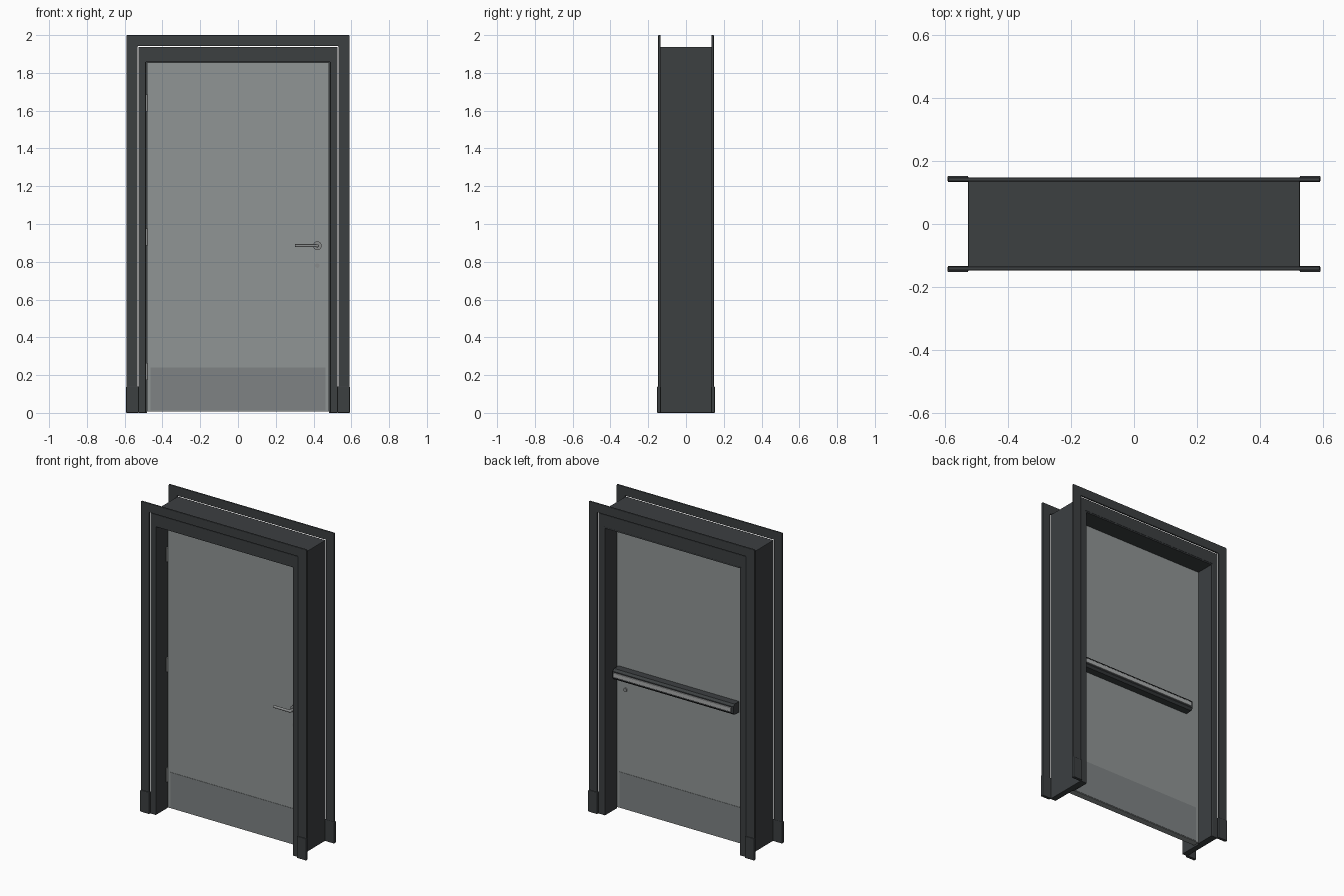
import bpy, bmesh, math
from mathutils import Vector

if "Cube" in bpy.data.objects:
    bpy.data.objects.remove(bpy.data.objects["Cube"])


def material(name, rgb):
    m = bpy.data.materials.new(name)
    m.diffuse_color = (*rgb, 1)
    m.use_nodes = True
    m.node_tree.nodes["Principled BSDF"].inputs["Base Color"].default_value = m.diffuse_color
    return m


DARK = material("dark_frame", (0.045, 0.05, 0.053))
PANEL = material("door_paint", (0.28, 0.30, 0.30))
PLATE = material("kick_metal", (0.21, 0.225, 0.23))
METAL = material("hardware_metal", (0.25, 0.26, 0.26))
LIGHT = material("push_strip_metal", (0.4, 0.41, 0.41))


def prism(name, points, direction, mat, bevel=0):
    """Extrude a flat polygon of 3D points along a direction."""
    bm = bmesh.new()
    face = bm.faces.new([bm.verts.new(p) for p in points])
    new = bmesh.ops.extrude_face_region(bm, geom=[face])["geom"]
    bmesh.ops.translate(bm, vec=Vector(direction),
                        verts=[g for g in new if isinstance(g, bmesh.types.BMVert)])
    bmesh.ops.recalc_face_normals(bm, faces=bm.faces)
    mesh = bpy.data.meshes.new(name)
    bm.to_mesh(mesh)
    bm.free()
    ob = bpy.data.objects.new(name, mesh)
    bpy.context.collection.objects.link(ob)
    mesh.materials.append(mat)
    if bevel:
        mod = ob.modifiers.new("edge", "BEVEL")
        mod.width, mod.segments = bevel, 2
    return ob


def box(name, x0, x1, y0, y1, z0, z1, mat, bevel=0):
    pts = [(x0, y0, z0), (x1, y0, z0), (x1, y1, z0), (x0, y1, z0)]
    return prism(name, pts, (0, 0, z1 - z0), mat, bevel)


def arch(name, xo, zo, xi, zi, y0, y1, mat, bevel=0):
    """Door-shaped frame: two legs and a head in one piece."""
    outline = [(-xo, 0), (-xo, zo), (xo, zo), (xo, 0),
               (xi, 0), (xi, zi), (-xi, zi), (-xi, 0)]
    return prism(name, [(x, y0, z) for x, z in outline], (0, y1 - y0, 0), mat, bevel)


def rod(name, a, b, r, mat, sides=24):
    a, b = Vector(a), Vector(b)
    bpy.ops.mesh.primitive_cylinder_add(vertices=sides, radius=r, depth=(b - a).length,
                                        location=(a + b) / 2)
    ob = bpy.context.object
    ob.rotation_euler = (b - a).to_track_quat("Z", "Y").to_euler()
    ob.name = name
    ob.data.materials.append(mat)
    bpy.ops.object.shade_smooth_by_angle()
    return ob


# Frame lining and the stop the door closes against
arch("jamb_lining", 0.527, 1.938, 0.488, 1.858, -0.14, 0.14, DARK, 0.003)
arch("door_stop", 0.49, 1.86, 0.481, 1.85, 0.018, 0.138, DARK)

# Casings and plinth blocks on both faces
for side, s in (("front", -1), ("back", 1)):
    ya, yb = sorted((s * 0.135, s * 0.147))
    arch(side + "_casing", 0.59, 2.0, 0.531, 1.942, ya, yb, DARK, 0.003)
    ya, yb = sorted((s * 0.133, s * 0.153))
    for hand, h in (("left", -1), ("right", 1)):
        xa, xb = sorted((h * 0.526, h * 0.592))
        box(f"{side}_{hand}_plinth", xa, xb, ya, yb, 0, 0.14, DARK, 0.004)

# Door leaf with a kick plate on each face
box("door_leaf", -0.483, 0.483, -0.025, 0.016, 0.008, 1.854, PANEL)
box("front_kick_plate", -0.463, 0.463, -0.027, -0.025, 0.012, 0.24, PLATE)
box("back_kick_plate", -0.463, 0.463, 0.016, 0.018, 0.012, 0.24, PLATE)

# Hinges on the front left edge
for i, z in enumerate((0.22, 0.93, 1.64)):
    rod(f"hinge_{i + 1}", (-0.484, -0.03, z - 0.045), (-0.484, -0.03, z + 0.045), 0.006, METAL, 16)

# Lever handle and lock cylinder
rod("handle_rose", (0.42, -0.024, 0.885), (0.42, -0.034, 0.885), 0.023, METAL, 32)
rod("handle_neck", (0.42, -0.03, 0.885), (0.42, -0.068, 0.885), 0.009, METAL)
bpy.ops.mesh.primitive_uv_sphere_add(segments=24, ring_count=12, radius=0.009,
                                     location=(0.42, -0.068, 0.885))
elbow = bpy.context.object
elbow.name = "handle_elbow"
elbow.data.materials.append(METAL)
bpy.ops.object.shade_smooth_by_angle()
rod("handle_lever", (0.42, -0.068, 0.885), (0.302, -0.068, 0.885), 0.008, METAL)
rod("lock_cylinder", (0.42, -0.031, 0.78), (0.42, 0.023, 0.78), 0.012, METAL)

# Push bar across the back: chamfered housing with a raised strip
housing = [(0.016, 0.852), (0.062, 0.852), (0.075, 0.865),
           (0.075, 0.908), (0.062, 0.921), (0.016, 0.921)]
prism("push_bar_housing", [(-0.39, y, z) for y, z in housing], (0.86, 0, 0), DARK)
box("push_bar_strip", -0.375, 0.46, 0.07, 0.082, 0.872, 0.901, LIGHT, 0.003)
